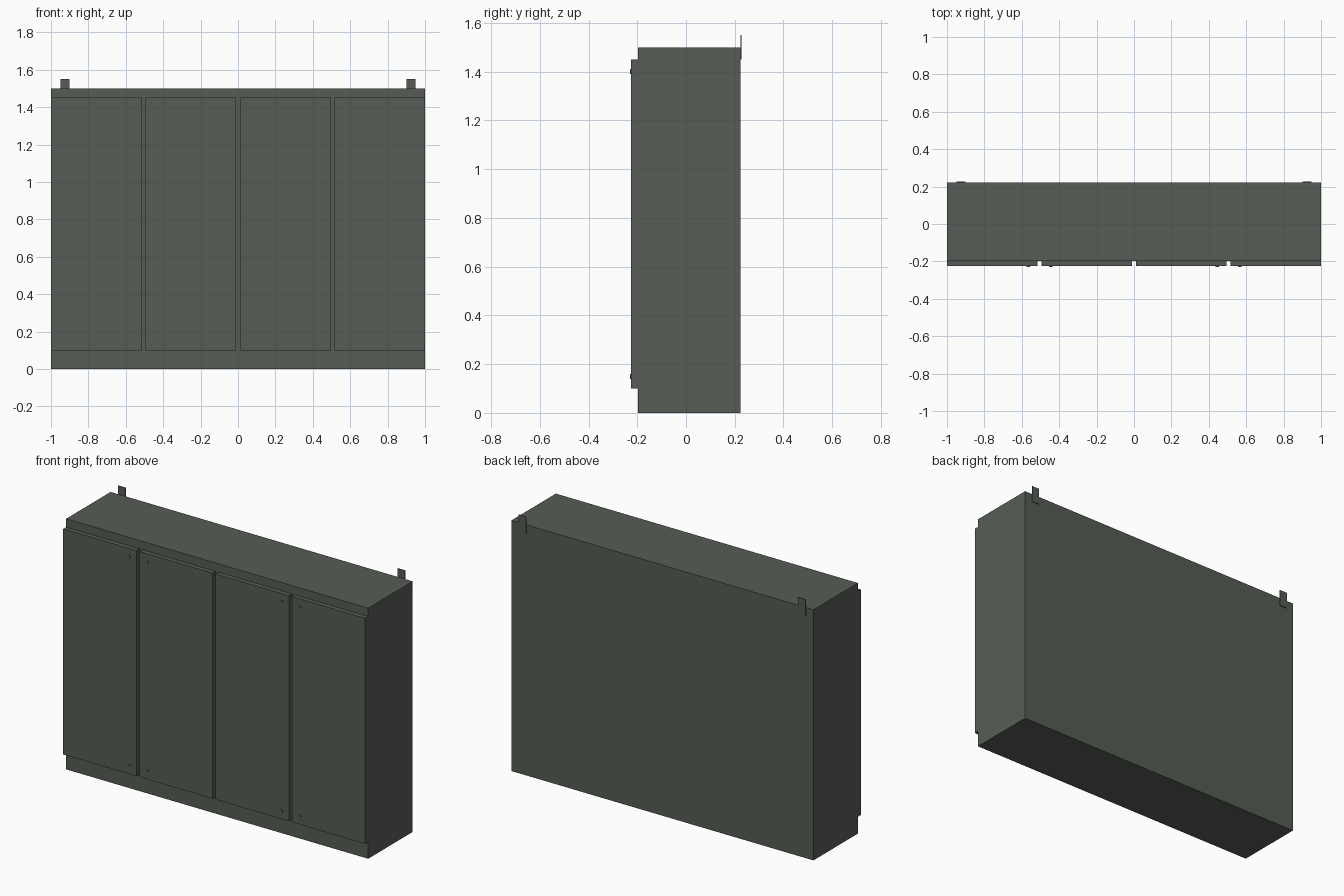
import bpy, bmesh
from mathutils import Matrix

if "Cube" in bpy.data.objects:
    bpy.data.objects.remove(bpy.data.objects["Cube"])

paint = bpy.data.materials.new("grey_green_paint")
paint.diffuse_color = (0.093, 0.109, 0.091, 1)
paint.use_nodes = True
paint.node_tree.nodes["Principled BSDF"].inputs["Base Color"].default_value = paint.diffuse_color


def finish(name, bm):
    mesh = bpy.data.meshes.new(name)
    bm.to_mesh(mesh)
    bm.free()
    mesh.materials.append(paint)
    obj = bpy.data.objects.new(name, mesh)
    bpy.context.collection.objects.link(obj)
    return obj


def box(name, lo, hi):
    bm = bmesh.new()
    bmesh.ops.create_cube(bm, size=1)
    for v in bm.verts:
        v.co = [hi[i] if v.co[i] > 0 else lo[i] for i in range(3)]
    return finish(name, bm)


def lock(name, x, z):
    # short round stud facing the front
    bm = bmesh.new()
    m = Matrix.Translation((x, -0.2245, z)) @ Matrix.Rotation(1.5707963, 4, 'X')
    bmesh.ops.create_cone(bm, cap_ends=True, segments=16, radius1=0.01,
                          radius2=0.01, depth=0.009, matrix=m)
    finish(name, bm)


# cabinet body
box("cabinet_body", (-1, -0.197, 0), (1, 0.223, 1.5))

# four doors with narrow gaps
for i in range(4):
    x = -1 + i * 0.505
    box(f"door_{i + 1}", (x, -0.225, 0.1), (x + 0.485, -0.197, 1.45))

# door locks beside the two outer gaps, top and bottom
for sx in (-1, 1):
    for x in (0.445, 0.565):
        for z in (0.15, 1.4):
            lock("door_lock", sx * x, z)

# wall mounting tabs on the back
for sx in (-1, 1):
    a, b = sorted((sx * 0.9, sx * 0.95))
    box("mounting_tab", (a, 0.223, 1.45), (b, 0.228, 1.55))
